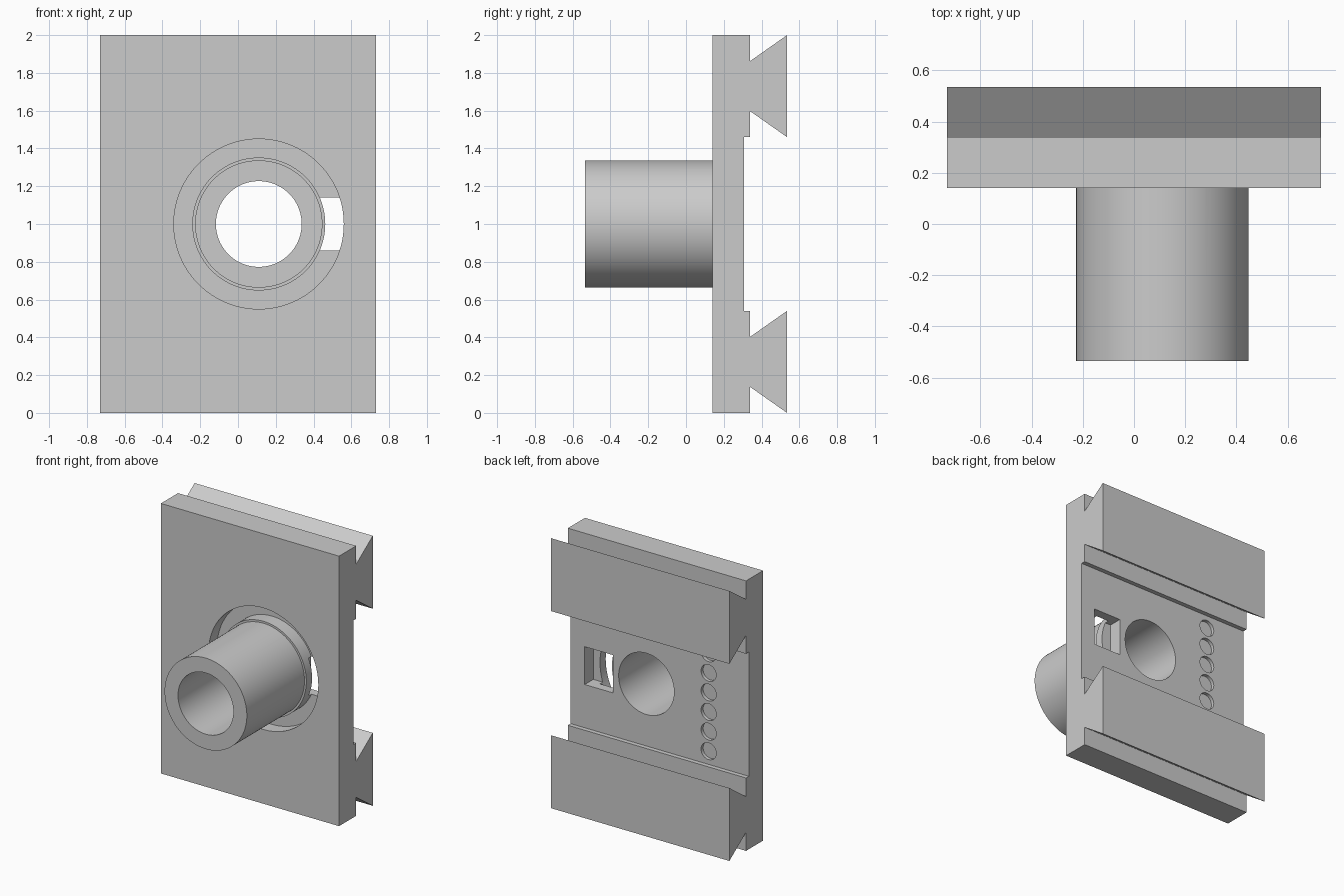
import bpy, bmesh, math

if "Cube" in bpy.data.objects:
    bpy.data.objects.remove(bpy.data.objects["Cube"])

CX, CZ = 0.11, 1.0          # tube axis


def finish(name, bm):
    bmesh.ops.recalc_face_normals(bm, faces=bm.faces)
    me = bpy.data.meshes.new(name)
    bm.to_mesh(me)
    bm.free()
    ob = bpy.data.objects.new(name, me)
    bpy.context.collection.objects.link(ob)
    return ob


def extrude_x(name, profile, x0, x1):
    """Extrude a (y, z) outline along x."""
    bm = bmesh.new()
    face = bm.faces.new([bm.verts.new((x0, y, z)) for y, z in profile])
    new = bmesh.ops.extrude_face_region(bm, geom=[face])["geom"]
    bmesh.ops.translate(bm, vec=(x1 - x0, 0, 0),
                        verts=[v for v in new if isinstance(v, bmesh.types.BMVert)])
    return finish(name, bm)


def ring(name, r_in, r_out, y0, y1, x=CX, z=CZ, n=96):
    """Ring along y; a plain cylinder when r_in is 0."""
    bm = bmesh.new()
    prof = [(r_out, y0), (r_out, y1)]
    if r_in:
        prof += [(r_in, y1), (r_in, y0)]
    loops = [[bm.verts.new((x + r * math.cos(2 * math.pi * i / n), y,
                            z + r * math.sin(2 * math.pi * i / n))) for i in range(n)]
             for r, y in prof]
    pairs = list(zip(loops, loops[1:]))
    if r_in:
        pairs.append((loops[-1], loops[0]))
    else:
        bm.faces.new(loops[0])
        bm.faces.new(loops[1])
    for a, b in pairs:
        for i in range(n):
            j = (i + 1) % n
            bm.faces.new((a[i], a[j], b[j], b[i]))
    return finish(name, bm)


def boolean(target, tool, op):
    mod = target.modifiers.new(op, 'BOOLEAN')
    mod.operation, mod.solver, mod.object = op, 'EXACT', tool
    tool.hide_render = True
    bpy.context.view_layer.objects.active = target
    bpy.ops.object.modifier_apply(modifier=mod.name)
    bpy.data.objects.remove(tool)


# plate with two dovetail rails; the upper half mirrors the lower
lower = [(0.14, 0), (0.34, 0), (0.34, 0.137), (0.535, 0), (0.535, 0.54),
         (0.34, 0.403), (0.34, 0.54), (0.307, 0.54)]
upper = [(y, 2 - z) for y, z in reversed(lower)]
plate = extrude_x("dovetail_plate", lower + upper, -0.73, 0.73)

# tube on the front, joined to the plate, with a bore right through
boolean(plate, ring("tube", 0, 0.337, -0.535, 0.18), 'UNION')
boolean(plate, ring("bore_cutter", 0, 0.227, -0.7, 0.6), 'DIFFERENCE')

# ring groove around the tube foot
boolean(plate, ring("groove_cutter", 0.352, 0.45, 0.05, 0.24), 'DIFFERENCE')

# rectangular window at the back that opens into the groove
window = [(0.207, 0.86), (0.42, 0.86), (0.42, 1.14), (0.207, 1.14)]
boolean(plate, extrude_x("window_cutter", window, 0.385, 0.615), 'DIFFERENCE')

# column of shallow round pockets on the back
for i in range(6):
    z = 1 + (i - 2.5) * 0.145
    boolean(plate, ring("pocket_cutter", 0, 0.062, 0.282, 0.33, -0.40, z, 40), 'DIFFERENCE')

plate.select_set(True)
bpy.context.view_layer.objects.active = plate
bpy.ops.object.shade_smooth_by_angle(angle=math.radians(30))
